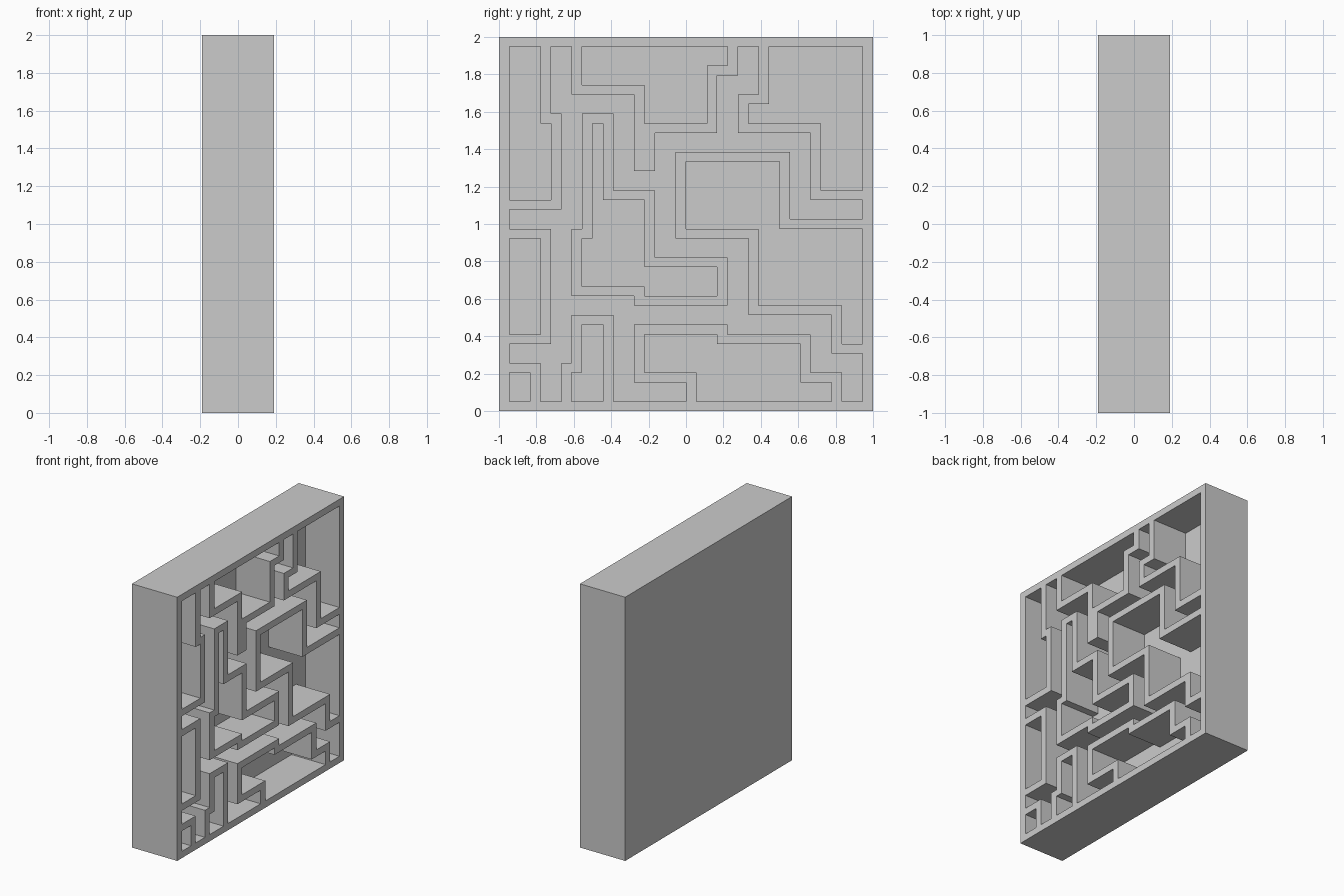
import bpy, bmesh

if "Cube" in bpy.data.objects:
    bpy.data.objects.remove(bpy.data.objects["Cube"])

NU, NV = 36, 39                      # maze cells across y and z
X_BACK, X_FLOOR, X_FRONT = -0.19, -0.095, 0.19
DU, DV = 2 / NU, 2 / NV
walls = set()


def wall(u, v, axis, *stops):
    """Trace a one-cell-thick wall from (u, v), alternating h and v runs."""
    for s in stops:
        if axis == 'h':
            walls.update((i, v) for i in range(min(u, s), max(u, s) + 1))
            u, axis = s, 'v'
        else:
            walls.update((u, j) for j in range(min(v, s), max(v, s) + 1))
            v, axis = s, 'h'


# Outer frame
wall(0, 0, 'h', 35, 38, 0, 0)
# Left edge pockets
wall(4, 38, 'v', 30, 5, 21, 0)
wall(0, 18, 'h', 4, 7, 0)
wall(0, 4, 'h', 3, 0)
# Bottom left arch
wall(6, 0, 'v', 4, 7, 9, 10, 0)
# Top basin
wall(7, 38, 'v', 33, 13, 25, 14, 29, 20, 35, 22, 38)
# Top right pocket
wall(25, 38, 'v', 32, 23, 29, 30, 22, 35)
# Right room
wall(35, 19, 'h', 27, 26, 17, 18, 24, 10, 32, 6, 35)
# Central closed loop
wall(8, 30, 'h', 10, 22, 14, 15, 21, 11, 13, 12, 7, 18, 8, 30)
# Bottom room
wall(18, 0, 'v', 3, 13, 8, 21, 7, 29, 3, 32, 0)

# Back plate, cut along the cell lines
bm = bmesh.new()
bmesh.ops.create_cube(bm, size=2)
for vert in bm.verts:
    vert.co.x = X_FLOOR if vert.co.x > 0 else X_BACK
    vert.co.z += 1


def cut(co, no):
    geom = bm.verts[:] + bm.edges[:] + bm.faces[:]
    bmesh.ops.bisect_plane(bm, geom=geom, dist=1e-5, plane_co=co, plane_no=no)


for i in range(1, NU):
    cut((0, -1 + i * DU, 0), (0, 1, 0))
for j in range(1, NV):
    cut((0, 0, j * DV), (0, 0, 1))

# Raise the wall cells to the front
bm.normal_update()
raised = []
for f in bm.faces:
    c = f.calc_center_median()
    if f.normal.x > 0.5 and (int((c.y + 1) / DU), int(c.z / DV)) in walls:
        raised.append(f)
new = bmesh.ops.extrude_face_region(bm, geom=raised)['geom']
for g in new:
    if isinstance(g, bmesh.types.BMVert):
        g.co.x = X_FRONT

# Merge flat areas into clean faces
bmesh.ops.dissolve_limit(bm, angle_limit=0.01, verts=bm.verts[:], edges=bm.edges[:])
bmesh.ops.recalc_face_normals(bm, faces=bm.faces[:])
mesh = bpy.data.meshes.new("maze_board")
bm.to_mesh(mesh)
bm.free()
bpy.context.collection.objects.link(bpy.data.objects.new("maze_board", mesh))
